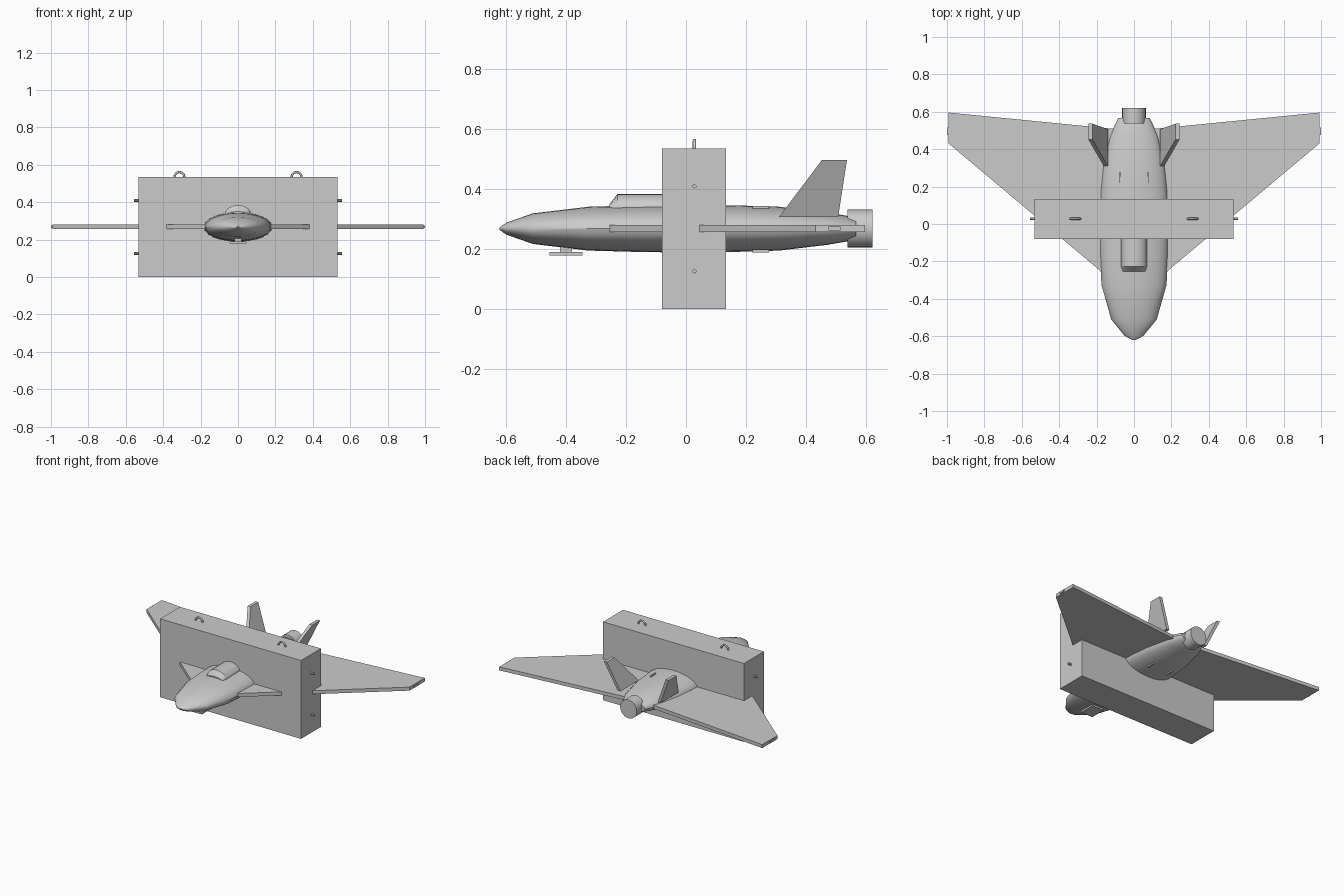
import bpy, bmesh, math
from mathutils import Vector

if "Cube" in bpy.data.objects:
    bpy.data.objects.remove(bpy.data.objects["Cube"])

ZC = 0.268  # height of the aircraft axis


def finish(name, bm, smooth=False):
    bmesh.ops.recalc_face_normals(bm, faces=bm.faces)
    mesh = bpy.data.meshes.new(name)
    bm.to_mesh(mesh)
    bm.free()
    ob = bpy.data.objects.new(name, mesh)
    bpy.context.collection.objects.link(ob)
    if smooth:
        bpy.ops.object.select_all(action='DESELECT')
        ob.select_set(True)
        bpy.context.view_layer.objects.active = ob
        bpy.ops.object.shade_smooth_by_angle(angle=math.radians(30))
    return ob


def box(name, x0, x1, y0, y1, z0, z1):
    bm = bmesh.new()
    bmesh.ops.create_cube(bm, size=1)
    for v in bm.verts:
        v.co = ((x0 + x1) / 2 + v.co.x * (x1 - x0),
                (y0 + y1) / 2 + v.co.y * (y1 - y0),
                (z0 + z1) / 2 + v.co.z * (z1 - z0))
    return finish(name, bm)


def slab(name, points, offset):
    """Closed plate: outline points extruded by an offset vector."""
    bm = bmesh.new()
    face = bm.faces.new([bm.verts.new(p) for p in points])
    new = bmesh.ops.extrude_face_region(bm, geom=[face])['geom']
    bmesh.ops.translate(bm, vec=offset, verts=[v for v in new if isinstance(v, bmesh.types.BMVert)])
    return finish(name, bm)


def loft(name, stations, n):
    """Elliptical rings along y: (y, half width, half height, centre z)."""
    bm = bmesh.new()
    rings = []
    for y, w, h, z in stations:
        rings.append([bm.verts.new((w * math.cos(2 * math.pi * i / n), y,
                                    z + h * math.sin(2 * math.pi * i / n))) for i in range(n)])
    for a, b in zip(rings, rings[1:]):
        for i in range(n):
            j = (i + 1) % n
            bm.faces.new((a[i], a[j], b[j], b[i]))
    bm.faces.new(rings[0])
    bm.faces.new(rings[-1])
    return finish(name, bm, True)


def cylinder(name, radius, start, end, n):
    start, end = Vector(start), Vector(end)
    bm = bmesh.new()
    bmesh.ops.create_cone(bm, cap_ends=True, segments=n, radius1=radius, radius2=radius,
                          depth=(end - start).length)
    rot = (end - start).to_track_quat('Z', 'Y')
    for v in bm.verts:
        v.co = rot @ v.co + (start + end) / 2
    return finish(name, bm, True)


# Packing block around the middle of the aircraft
box("block", -0.532, 0.532, -0.08, 0.134, 0, 0.535)

# Fuselage and exhaust
loft("fuselage", [(-0.621, 0.008, 0.004, ZC), (-0.598, 0.05, 0.02, ZC), (-0.51, 0.122, 0.051, ZC),
                  (-0.325, 0.174, 0.073, ZC), (-0.18, 0.182, 0.077, ZC), (0.0, 0.185, 0.08, ZC),
                  (0.18, 0.18, 0.077, ZC), (0.31, 0.167, 0.073, ZC), (0.47, 0.13, 0.054, ZC),
                  (0.535, 0.1, 0.043, ZC), (0.566, 0.085, 0.033, ZC)], 24)
cylinder("exhaust_nozzle", 0.063, (0, 0.538, ZC), (0, 0.621, ZC), 24)

# Dorsal canopy with sloped front
loft("canopy", [(-0.254, 0.062, 0.018, 0.332), (-0.228, 0.069, 0.047, 0.337),
                (0.05, 0.069, 0.047, 0.337)], 20)

# Plate under the nose
box("belly_plate", -0.045, 0.045, -0.455, -0.345, 0.179, 0.191)
box("belly_plate_mount", -0.02, 0.02, -0.42, -0.38, 0.188, 0.22)

for s, side in ((-1, "left"), (1, "right")):
    # Wing and tip light
    slab(f"wing_{side}", [(s * 0.05, -0.36, 0.257), (s * 0.993, 0.432, 0.257),
                          (s * 0.993, 0.596, 0.257), (s * 0.05, 0.503, 0.257)], (0, 0, 0.024))
    box(f"wingtip_light_{side}", s * 0.98, s * 1.0, 0.475, 0.515, 0.262, 0.276)
    # Canted tail fin
    slab(f"fin_{side}", [(s * 0.14, 0.31, 0.307), (s * 0.222, 0.452, 0.496),
                         (s * 0.222, 0.536, 0.496), (s * 0.14, 0.507, 0.307)], (s * 0.022, 0, 0))
    # Vents above and below
    for z, place in ((0.341, "upper"), (0.195, "lower")):
        box(f"vent_{place}_{side}", s * 0.07, s * 0.079, 0.222, 0.276, z - 0.006, z + 0.003)
    # Side pins
    for z, place in ((0.126, "lower"), (0.409, "upper")):
        cylinder(f"pin_{place}_{side}", 0.007, (s * 0.51, 0.028, z), (s * 0.556, 0.028, z), 12)
    # Hanging loops on top
    bpy.ops.mesh.primitive_torus_add(location=(s * 0.313, 0.028, 0.535), rotation=(math.pi / 2, 0, 0),
                                     major_radius=0.026, minor_radius=0.006,
                                     major_segments=24, minor_segments=8)
    bpy.context.object.name = f"hanging_loop_{side}"
    bpy.ops.object.shade_smooth_by_angle(angle=math.radians(60))
